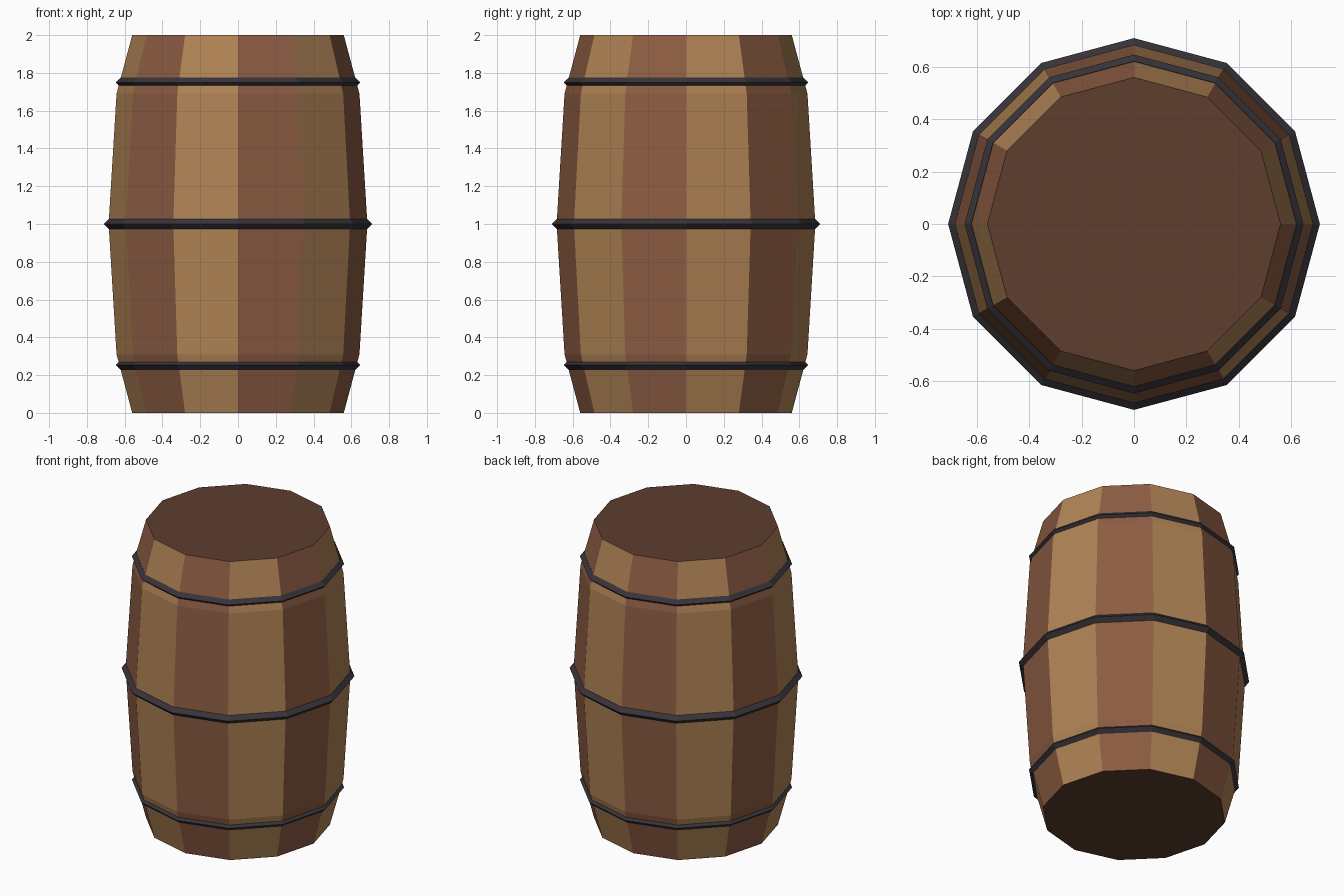
import bpy, bmesh, math

if "Cube" in bpy.data.objects:
    bpy.data.objects.remove(bpy.data.objects["Cube"])

SIDES = 12


def srgb(h):
    vals = [int(h[i:i + 2], 16) / 255 for i in (0, 2, 4)]
    return [c / 12.92 if c <= 0.04045 else ((c + 0.055) / 1.055) ** 2.4 for c in vals] + [1]


def material(name, h):
    m = bpy.data.materials.new(name)
    m.diffuse_color = srgb(h)
    m.use_nodes = True
    m.node_tree.nodes["Principled BSDF"].inputs["Base Color"].default_value = m.diffuse_color
    return m


light_wood = material("light_wood", "B08355")
red_wood = material("red_wood", "8C5C42")
lid_wood = material("lid_wood", "5E3D2F")
iron = material("dark_iron", "38343A")


def ring(bm, r, z):
    return [bm.verts.new((r * math.cos(2 * math.pi * i / SIDES),
                          r * math.sin(2 * math.pi * i / SIDES), z)) for i in range(SIDES)]


def lathe(name, profile, mats, closed=False, slot=lambda i: 0):
    """Revolve an (r, z) profile; closed joins its ends, otherwise the ends are capped."""
    bm = bmesh.new()
    rings = [ring(bm, r, z) for r, z in profile]
    pairs = list(zip(rings, rings[1:]))
    if closed:
        pairs.append((rings[-1], rings[0]))
    for a, b in pairs:
        for i in range(SIDES):
            j = (i + 1) % SIDES
            bm.faces.new((a[i], a[j], b[j], b[i])).material_index = slot(i)
    if not closed:
        for cap in (rings[0][::-1], rings[-1]):
            bm.faces.new(cap).material_index = len(mats) - 1
    bmesh.ops.recalc_face_normals(bm, faces=bm.faces)
    me = bpy.data.meshes.new(name)
    bm.to_mesh(me)
    bm.free()
    for m in mats:
        me.materials.append(m)
    ob = bpy.data.objects.new(name, me)
    bpy.context.collection.objects.link(ob)
    return ob


# Barrel body: staves alternate in two wood tones, both ends in lid wood
lathe("barrel_body", [(0.56, 0), (0.643, 0.31), (0.685, 1), (0.643, 1.69), (0.56, 2)],
      [light_wood, red_wood, lid_wood], slot=lambda i: i % 2)

# Iron hoops with a diamond cross-section
for name, z, R, t in (("lower_hoop", 0.253, 0.622, 0.025),
                      ("middle_hoop", 1.0, 0.68, 0.03),
                      ("upper_hoop", 1.75, 0.622, 0.025)):
    lathe(name, [(R + t, z), (R, z + t), (R - t, z), (R, z - t)], [iron], closed=True)
